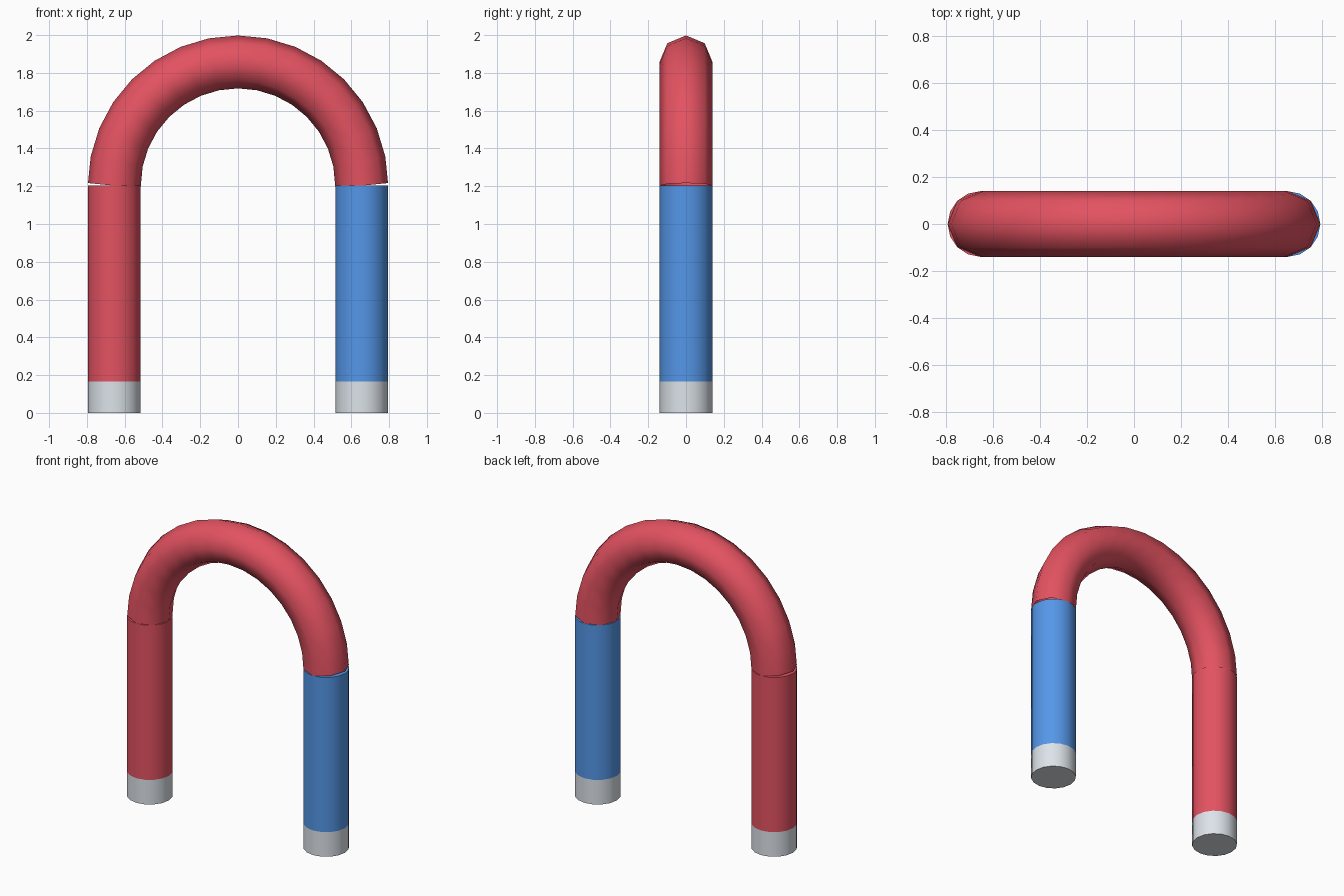
import bpy
from math import pi, sin, cos, radians

if "Cube" in bpy.data.objects:
    bpy.data.objects.remove(bpy.data.objects["Cube"])

R, TUBE, LEG_TOP, TIP_TOP = 0.655, 0.14, 1.203, 0.165


def material(name, color):
    m = bpy.data.materials.new(name)
    m.diffuse_color = (*color, 1)
    m.use_nodes = True
    m.node_tree.nodes["Principled BSDF"].inputs["Base Color"].default_value = m.diffuse_color
    return m


red = material("red", (0.77, 0.085, 0.12))
blue = material("blue", (0.09, 0.31, 0.81))
silver = material("silver", (0.72, 0.77, 0.82))


def finish(obj, name, mat):
    obj.name = name
    obj.data.materials.clear()
    obj.data.materials.append(mat)
    bpy.ops.object.shade_smooth_by_angle(angle=radians(50))


def cylinder(name, x, z0, z1, mat):
    bpy.ops.mesh.primitive_cylinder_add(
        vertices=16, radius=TUBE, depth=z1 - z0, location=(x, 0, (z0 + z1) / 2))
    finish(bpy.context.object, name, mat)


# Legs with bare metal tips
for side, x, mat in (("left", -R, red), ("right", R, blue)):
    cylinder(side + "_leg", x, TIP_TOP, LEG_TOP, mat)
    cylinder(side + "_tip", x, 0, TIP_TOP, silver)

# Bent top: an octagonal tube swept along a half circle
SEGMENTS = 16
curve = bpy.data.curves.new("arch", 'CURVE')
curve.dimensions = '3D'
curve.bevel_depth = TUBE
curve.bevel_resolution = 2
spline = curve.splines.new('POLY')
spline.points.add(SEGMENTS)
for i, p in enumerate(spline.points):
    a = pi - pi * i / SEGMENTS
    p.co = (R * cos(a), 0, LEG_TOP + R * sin(a), 1)
spline.use_smooth = True
arch = bpy.data.objects.new("arch", curve)
bpy.context.collection.objects.link(arch)
bpy.ops.object.select_all(action='DESELECT')
arch.select_set(True)
bpy.context.view_layer.objects.active = arch
bpy.ops.object.convert(target='MESH')
finish(bpy.context.object, "arch", red)
